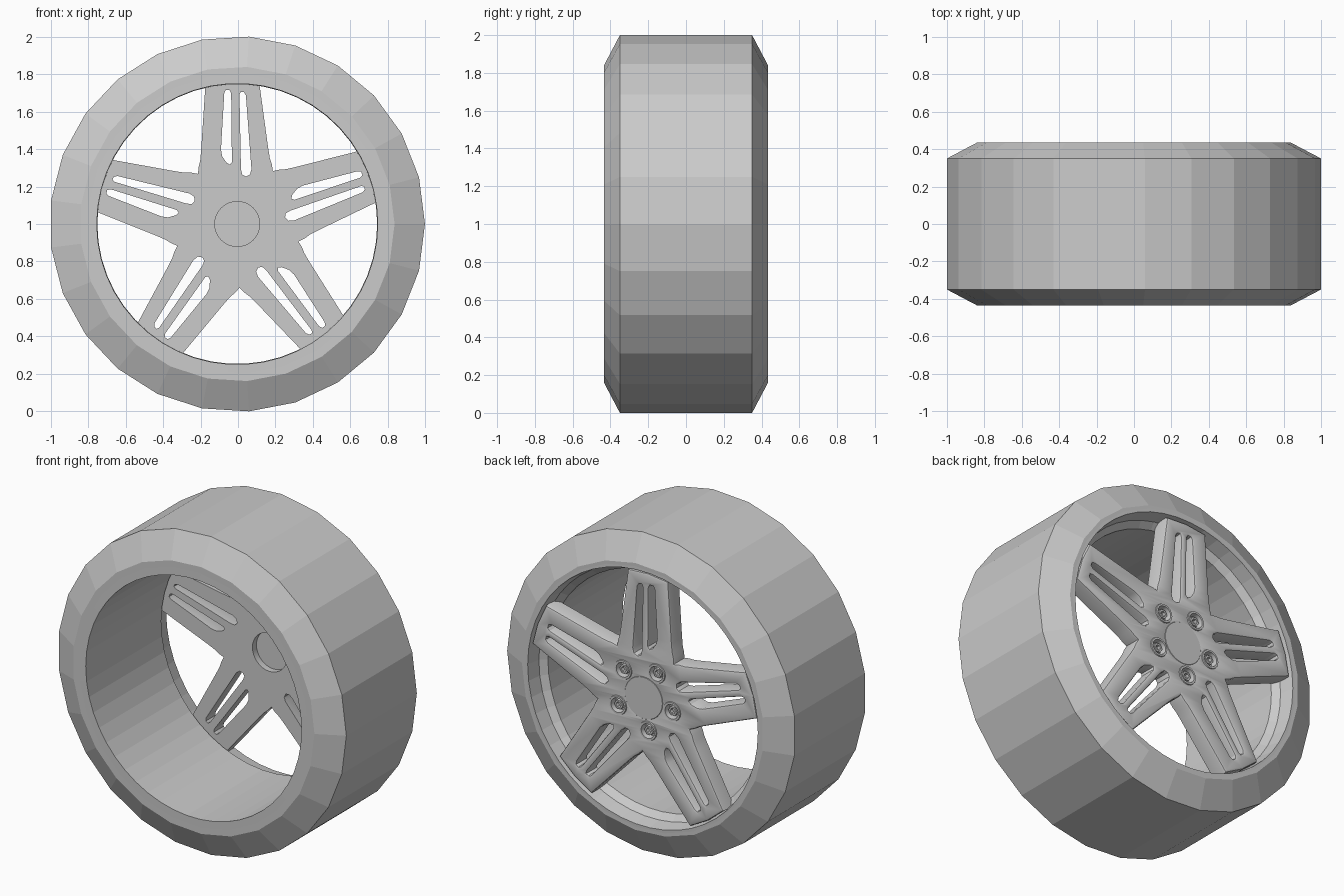
import bpy, bmesh, math

cube = bpy.data.objects.get("Cube")
if cube:
    bpy.data.objects.remove(cube, do_unlink=True)

CX, CZ = -0.004, 1.0      # wheel axis
FRONT, BACK = 0.32, 0.425  # spoke plate depth
STEP = math.tau / 5

grey = bpy.data.materials.new("light_grey")
grey.use_nodes = True
grey.diffuse_color = (0.6, 0.6, 0.6, 1)
grey.node_tree.nodes["Principled BSDF"].inputs["Base Color"].default_value = (0.6, 0.6, 0.6, 1)


def make_object(name, bm):
    bmesh.ops.recalc_face_normals(bm, faces=bm.faces)
    mesh = bpy.data.meshes.new(name)
    bm.to_mesh(mesh)
    bm.free()
    mesh.materials.append(grey)
    obj = bpy.data.objects.new(name, mesh)
    bpy.context.collection.objects.link(obj)
    obj.location = (CX, 0, CZ)
    return obj


def lathe(name, profile, sides, centre=(0, 0), closed=False):
    """Turn (radius, y) points round the y axis; radius 0 closes the end."""
    bm = bmesh.new()
    verts = [bm.verts.new((r, y, 0)) for r, y in profile]
    pairs = list(zip(verts, verts[1:] + verts[:1]))
    edges = [bm.edges.new(p) for p in (pairs if closed else pairs[:-1])]
    bmesh.ops.spin(bm, geom=verts + edges, axis=(0, 1, 0), cent=(0, 0, 0),
                   angle=math.tau, steps=sides, use_duplicate=False)
    bmesh.ops.remove_doubles(bm, verts=bm.verts, dist=0.0005)
    bmesh.ops.translate(bm, verts=bm.verts, vec=(centre[0], 0, centre[1]))
    return make_object(name, bm)


def smooth(obj, angle=30):
    bpy.ops.object.select_all(action='DESELECT')
    obj.select_set(True)
    bpy.context.view_layer.objects.active = obj
    bpy.ops.object.shade_smooth_by_angle(angle=math.radians(angle))


# Faceted tyre
lathe("tyre", [(0.80, -0.435), (0.84, -0.435), (1.002, -0.35), (1.002, 0.35),
               (0.84, 0.435), (0.82, 0.435)], 25)

# Rim barrel, with the wider stepped lip on the back
lathe("rim_barrel", [(0.825, -0.434), (0.75, -0.435), (0.747, 0.31), (0.785, 0.345),
                     (0.80, 0.435), (0.825, 0.434)], 50)


# Five-spoke plate: star outline, slots, hub hole and nut holes
def turned(points, k):
    a = math.radians(2) + k * STEP
    return [(x * math.cos(a) - y * math.sin(a), x * math.sin(a) + y * math.cos(a))
            for x, y in points]


def circle(x, y, r, n=24):
    return [(x + r * math.cos(i * math.tau / n), y + r * math.sin(i * math.tau / n))
            for i in range(n)]


half = [(0, 0.79), (0.141, 0.777), (0.179, 0.40), (0.186, 0.345), (0.196, 0.31)]
apex = [(-0.20, 0.275)]
spoke = [(x, y) for x, y in half] 
spoke = spoke[:0:-1] + half[:1] + [(-x, y) for x, y in half[1:]] + apex
slot_a = [(-0.045, 0.70), (-0.036, 0.717), (-0.017, 0.717), (-0.008, 0.70), (-0.017, 0.33),
          (-0.028, 0.318), (-0.045, 0.328), (-0.068, 0.365), (-0.073, 0.40)]
slot_b = [(0.036, 0.69), (0.043, 0.705), (0.060, 0.703), (0.070, 0.685), (0.086, 0.29),
          (0.077, 0.262), (0.055, 0.252), (0.036, 0.262), (0.030, 0.29)]
nuts = [(0.2 * math.cos(a), 0.2 * math.sin(a))
        for a in (math.radians(45) + k * STEP for k in range(5))]

loops = [[p for k in range(5) for p in turned(spoke, k)], circle(0, 0, 0.12, 32)]
loops += [turned(s, k) for s in (slot_a, slot_b) for k in range(5)]
loops += [circle(x, y, 0.045, 16) for x, y in nuts]

BEVEL = 0.014
curve = bpy.data.curves.new("spoke_outline", 'CURVE')
curve.dimensions = '2D'
curve.fill_mode = 'BOTH'
curve.extrude = (BACK - FRONT) / 2 - BEVEL
curve.bevel_depth = BEVEL
curve.bevel_resolution = 1
curve.offset = -BEVEL
for pts in loops:
    line = curve.splines.new('POLY')
    line.points.add(len(pts) - 1)
    for point, (x, y) in zip(line.points, pts):
        point.co = (x, y, 0, 1)
    line.use_cyclic_u = True
helper = bpy.data.objects.new("spoke_outline", curve)
bpy.context.collection.objects.link(helper)
bpy.context.view_layer.update()
flat = helper.evaluated_get(bpy.context.evaluated_depsgraph_get()).to_mesh()
bm = bmesh.new()
bm.from_mesh(flat)
helper.to_mesh_clear()
bpy.data.objects.remove(helper)
for v in bm.verts:  # flat inner side, rounded outer side, stood upright
    x, y, z = v.co
    depth = FRONT if z > 0 else (FRONT + BACK) / 2 - z
    v.co = (x, depth, y)
bmesh.ops.remove_doubles(bm, verts=bm.verts, dist=0.0003)
smooth(make_object("spokes", bm), 25)

# Hub cap closing the back of the centre bore
smooth(lathe("hub_cap", [(0, 0.36), (0.122, 0.36), (0.135, BACK - 0.004), (0.13, BACK + 0.001),
                         (0, BACK + 0.001)], 32))

# Wheel nuts in their seats
for i, c in enumerate(nuts):
    smooth(lathe(f"nut_seat_{i + 1}", [(0, FRONT), (0.047, FRONT), (0.047, 0.39), (0, 0.39)], 16, c))
    smooth(lathe(f"nut_collar_{i + 1}", [(0.062, BACK - 0.005), (0.058, BACK + 0.006),
                                         (0.046, BACK + 0.006), (0.042, 0.39)], 16, c))
    lathe(f"wheel_nut_{i + 1}", [(0.030, 0.38), (0.030, 0.42), (0.018, 0.42), (0.016, 0.40),
                                 (0, 0.40)], 6, c)
